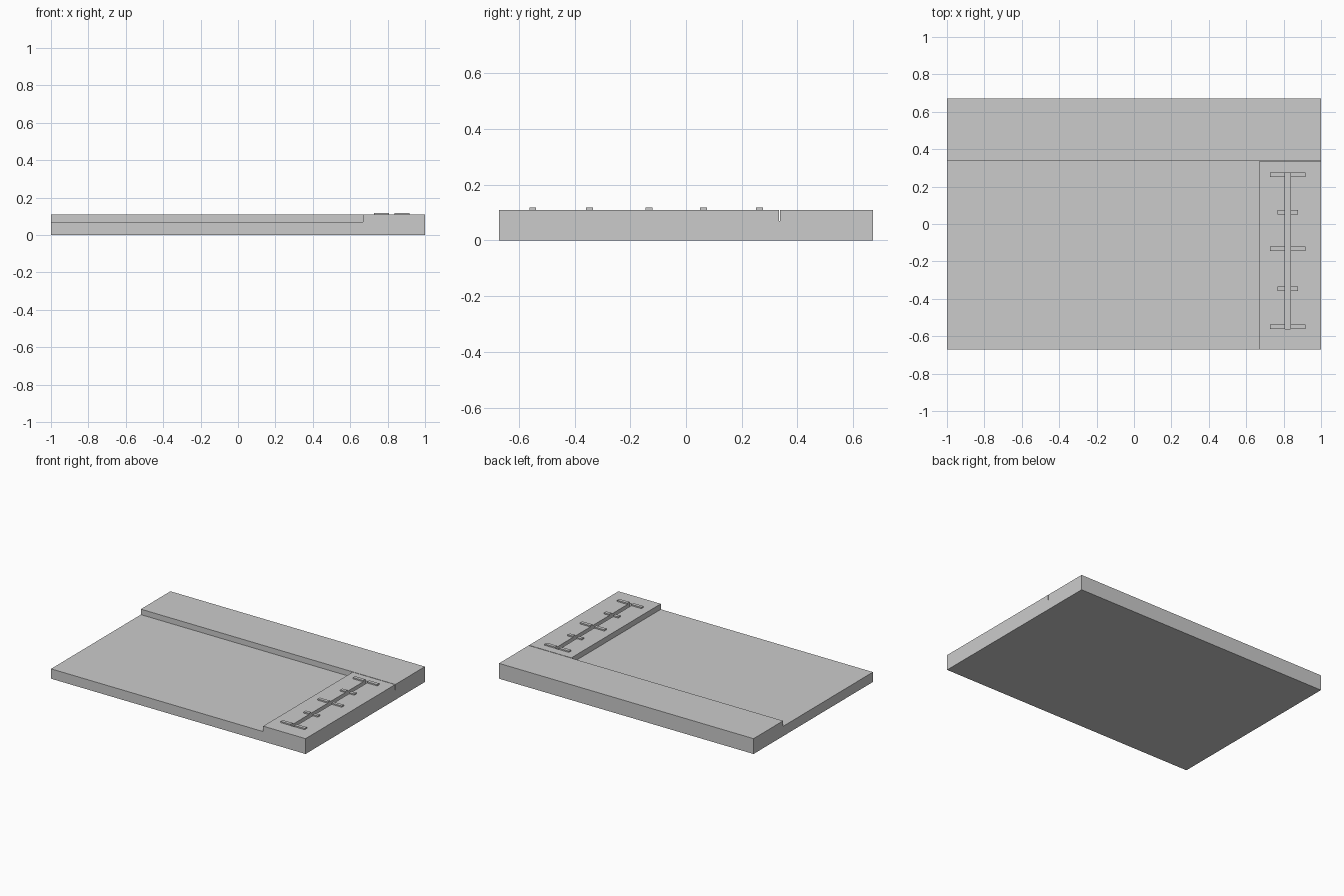
import bpy, bmesh

if "Cube" in bpy.data.objects:
    bpy.data.objects.remove(bpy.data.objects["Cube"])

TOP, FLOOR = 0.109, 0.07


def box(name, x0, x1, y0, y1, z0, z1):
    """Axis-aligned box from its limits."""
    bm = bmesh.new()
    bmesh.ops.create_cube(bm, size=1)
    for v in bm.verts:
        v.co.x = x1 if v.co.x > 0 else x0
        v.co.y = y1 if v.co.y > 0 else y0
        v.co.z = z1 if v.co.z > 0 else z0
    mesh = bpy.data.meshes.new(name)
    bm.to_mesh(mesh)
    bm.free()
    ob = bpy.data.objects.new(name, mesh)
    bpy.context.collection.objects.link(ob)
    return ob


def cut(target, *limits):
    """Subtract a box from the target and remove the cutter."""
    cutter = box("cutter", *limits)
    cutter.hide_render = True
    mod = target.modifiers.new("cut", 'BOOLEAN')
    mod.operation = 'DIFFERENCE'
    mod.solver = 'EXACT'
    mod.object = cutter
    bpy.context.view_layer.objects.active = target
    bpy.ops.object.modifier_apply(modifier=mod.name)
    bpy.data.objects.remove(cutter)


# Main slab with raised back ledge and raised right panel
body = box("body", -1, 1, -0.67, 0.67, 0, TOP)

# Recessed deck, front left
cut(body, -1.1, 0.667, -0.8, 0.338, FLOOR, 0.2)
# Thin seam between the right panel and the back ledge
cut(body, 0.6, 1.1, 0.334, 0.338, FLOOR, 0.2)
# Slider slot in the right panel
cut(body, 0.807, 0.837, -0.562, 0.276, FLOOR, 0.2)

# Scale marks on both sides of the slot, alternating long and short
for i, y in enumerate((-0.55, -0.346, -0.133, 0.063, 0.264)):
    reach = 0.095 if i % 2 == 0 else 0.055
    for label, x0, x1 in (("left", 0.822 - reach, 0.807),
                          ("right", 0.837, 0.822 + reach)):
        box(f"scale_mark_{label}_{i + 1}", x0, x1,
            y - 0.012, y + 0.012, TOP - 0.002, 0.118)
